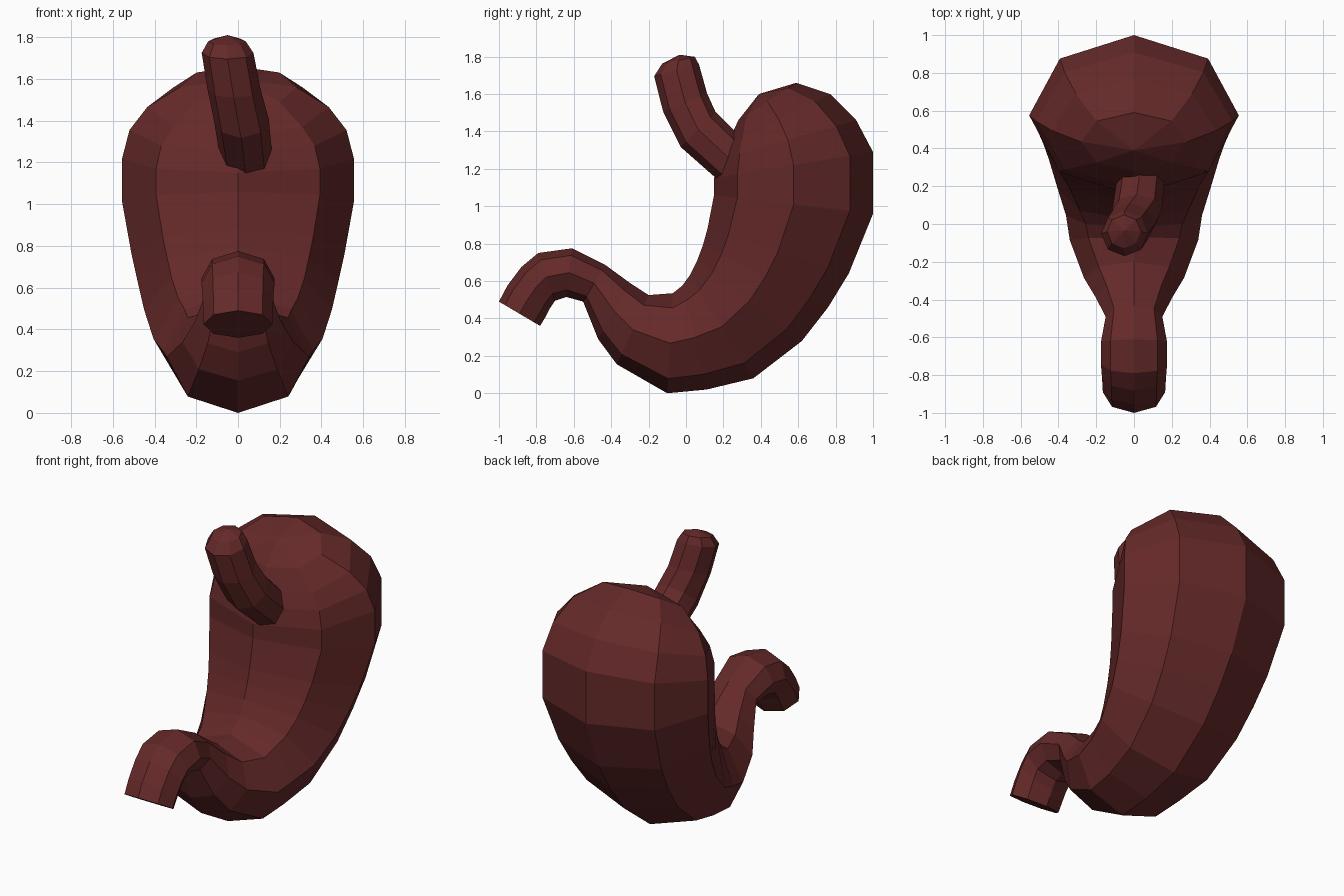
import bpy, bmesh, math
from mathutils import Vector

if "Cube" in bpy.data.objects:
    bpy.data.objects.remove(bpy.data.objects["Cube"])

SIDES = 8
mat = bpy.data.materials.new("dark_red_flesh")
mat.diffuse_color = (0.13, 0.022, 0.022, 1)
mat.use_nodes = True
mat.node_tree.nodes["Principled BSDF"].inputs["Base Color"].default_value = mat.diffuse_color


def loft(name, rings, pole_start=None, pole_end=None):
    """Flat-shaded skin over rings given as (centre, outward vector, half width in x)."""
    bm = bmesh.new()
    loops = []
    for c, v, w in rings:
        loop = []
        for i in range(SIDES):
            a = 2 * math.pi * i / SIDES
            loop.append(bm.verts.new(c + v * math.cos(a) + Vector((w * math.sin(a), 0, 0))))
        loops.append(loop)
    for a, b in zip(loops, loops[1:]):
        for i in range(SIDES):
            j = (i + 1) % SIDES
            bm.faces.new((a[i], a[j], b[j], b[i]))
    for loop, pole in ((loops[0], pole_start), (loops[-1], pole_end)):
        if pole is None:
            bm.faces.new(loop)
        else:
            p = bm.verts.new(pole)
            for i in range(SIDES):
                bm.faces.new((loop[i], loop[(i + 1) % SIDES], p))
    bmesh.ops.recalc_face_normals(bm, faces=bm.faces)
    me = bpy.data.meshes.new(name)
    bm.to_mesh(me)
    bm.free()
    me.materials.append(mat)
    ob = bpy.data.objects.new(name, me)
    bpy.context.collection.objects.link(ob)
    return ob


# Stomach sac and outlet: outer curve y, z, inner curve y, z, half width
sections = [
    (0.59, 1.66, 0.28, 1.46, 0.28),
    (0.77, 1.60, 0.22, 1.33, 0.435),
    (0.91, 1.46, 0.18, 1.25, 0.52),
    (1.00, 1.29, 0.15, 1.15, 0.555),
    (1.00, 0.96, 0.15, 1.06, 0.555),
    (0.87, 0.64, 0.115, 0.88, 0.51),
    (0.76, 0.46, 0.09, 0.79, 0.48),
    (0.62, 0.28, 0.06, 0.71, 0.45),
    (0.36, 0.08, 0.02, 0.63, 0.405),
    (0.11, 0.02, -0.02, 0.575, 0.36),
    (-0.10, 0.00, -0.07, 0.535, 0.34),
    (-0.37, 0.155, -0.20, 0.525, 0.265),
    (-0.47, 0.29, -0.30, 0.59, 0.205),
    (-0.55, 0.49, -0.43, 0.685, 0.15),
    (-0.64, 0.515, -0.61, 0.775, 0.175),
    (-0.70, 0.495, -0.79, 0.75, 0.175),
    (-0.73, 0.45, -0.88, 0.675, 0.17),
    (-0.75, 0.41, -0.955, 0.575, 0.167),
    (-0.78, 0.36, -1.00, 0.49, 0.165),
]
body = []
for oy, oz, iy, iz, w in sections:
    outer, inner = Vector((0, oy, oz)), Vector((0, iy, iz))
    body.append(((outer + inner) / 2, (outer - inner) / 2, w))
loft("stomach_body", body, pole_start=Vector((0, 0.39, 1.60)))

# Inlet tube: centre x, y, z, radius, tilt of the ring plane in degrees
tube = []
for x, y, z, r, tilt in [
    (0.04, 0.27, 1.22, 0.125, 50),
    (0.015, 0.065, 1.41, 0.132, 45),
    (-0.02, -0.005, 1.555, 0.127, 22),
    (-0.05, -0.05, 1.725, 0.124, 14),
    (-0.053, -0.04, 1.78, 0.09, 12),
]:
    t = math.radians(tilt)
    tube.append((Vector((x, y, z)), Vector((0, math.cos(t), math.sin(t))) * r, r))
loft("inlet_tube", tube, pole_end=Vector((-0.05, -0.035, 1.81)))
